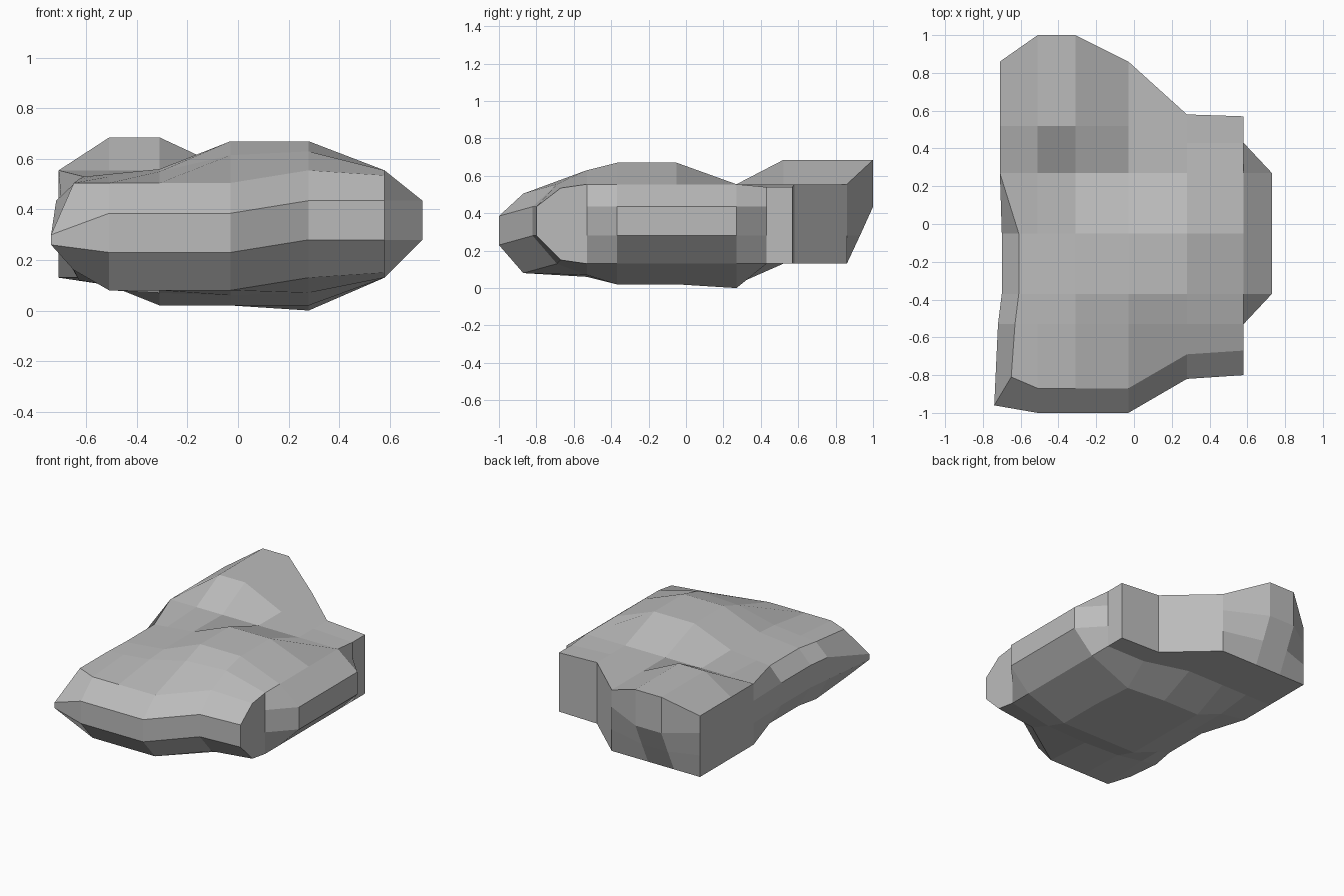
import bpy
import bmesh

default_cube = bpy.data.objects.get("Cube")
if default_cube:
    bpy.data.objects.remove(default_cube)

# Stone colour
stone = bpy.data.materials.new("stone grey")
stone.use_nodes = True
grey = (0.5, 0.5, 0.5, 1)
stone.diffuse_color = grey
stone.node_tree.nodes["Principled BSDF"].inputs["Base Color"].default_value = grey

# Plan of the rock: columns run left to right, rows run front to back
column_x = [None, -0.51, -0.31, -0.03, 0.28, 0.58]
left_edge = [-0.65, -0.63, -0.61, -0.61, -0.71, -0.71, -0.71]
row_y = [None, -0.53, -0.37, -0.05, 0.27, None, None]
front_y = [-0.81, -0.87, -0.87, -0.87, -0.69, -0.67]
rear_y = [0.52, 0.52, 0.52, 0.52, 0.43, 0.43]
back_y = [0.86, 1, 1, 0.86, 0.58, 0.57]
columns, rows = len(column_x), len(row_y)

# Heights of the upper skin, with two humps and a saddle between them
saddle, crest, peak = 0.555, 0.67, 0.685
shoulder = [0.53, 0.54, 0.56, crest, crest, saddle]
rear_hump = [saddle, peak, peak, saddle, saddle, 0.54]
top_z = [
    [0.505, 0.505, 0.505, 0.505, saddle, 0.535],
    [0.52, 0.53, 0.55, 0.615, 0.63, saddle],
    shoulder,
    shoulder,
    [saddle] * columns,
    rear_hump,
    rear_hump,
]

# Heights of the underside, a shallow keel
rim, keel = 0.13, 0.02
belly = [rim, 0.1, keel, keel, keel, rim]
under_z = [
    [0.16, 0.08, 0.08, 0.08, rim, 0.15],
    [0.12, 0.1, 0.07, 0.06, 0.07, rim],
    belly,
    belly,
    [rim, 0.1, keel, keel, 0, rim],
    [rim] * columns,
    [rim] * columns,
]


def plan(row, column):
    x = left_edge[row] if column == 0 else column_x[column]
    if row == 0:
        y = front_y[column]
    elif row == rows - 2:
        y = rear_y[column]
    elif row == rows - 1:
        y = back_y[column]
    else:
        y = row_y[row]
    return x, y


def skin(bm, heights, under=False):
    """Make one grid of points and its faces."""
    grid = []
    for r in range(rows):
        line = []
        for c in range(columns):
            x, y = plan(r, c)
            if under:
                y = min(y, 0.86)
            line.append(bm.verts.new((x, y, heights[r][c])))
        grid.append(line)
    for r in range(rows - 1):
        for c in range(columns - 1):
            bm.faces.new((grid[r][c], grid[r][c + 1], grid[r + 1][c + 1], grid[r + 1][c]))
    return grid


def wall_point(row, column, upper):
    """Place a point of the side band, bulging out from the plan."""
    x, y = plan(row, column)
    z = 0.435 if upper else 0.28
    if row == 0:
        y -= 0.13
        if column == 0:
            return -0.74, -0.96, 0.3 if upper else 0.26
        if column < 4:
            z -= 0.05
    elif column == columns - 1 and 2 <= row <= 4:
        x += 0.15
    elif column == 0 and row < 4:
        x -= 0.09
    elif row == rows - 1 and not upper:
        y = min(y, 0.93)
    return x, y, z


# Rock: upper skin, underside and a faceted band of walls
bm = bmesh.new()
upper_skin = skin(bm, top_z)
under_skin = skin(bm, under_z, under=True)
border = [(0, c) for c in range(columns)]
border += [(r, columns - 1) for r in range(1, rows)]
border += [(rows - 1, c) for c in reversed(range(columns - 1))]
border += [(r, 0) for r in reversed(range(1, rows - 1))]
loops = [
    [upper_skin[r][c] for r, c in border],
    [bm.verts.new(wall_point(r, c, True)) for r, c in border],
    [bm.verts.new(wall_point(r, c, False)) for r, c in border],
    [under_skin[r][c] for r, c in border],
]
for high, low in zip(loops, loops[1:]):
    for i in range(len(border)):
        j = (i + 1) % len(border)
        bm.faces.new((high[i], low[i], low[j], high[j]))
bmesh.ops.recalc_face_normals(bm, faces=bm.faces)

mesh = bpy.data.meshes.new("rock")
bm.to_mesh(mesh)
bm.free()
mesh.materials.append(stone)
rock = bpy.data.objects.new("rock", mesh)
bpy.context.collection.objects.link(rock)
